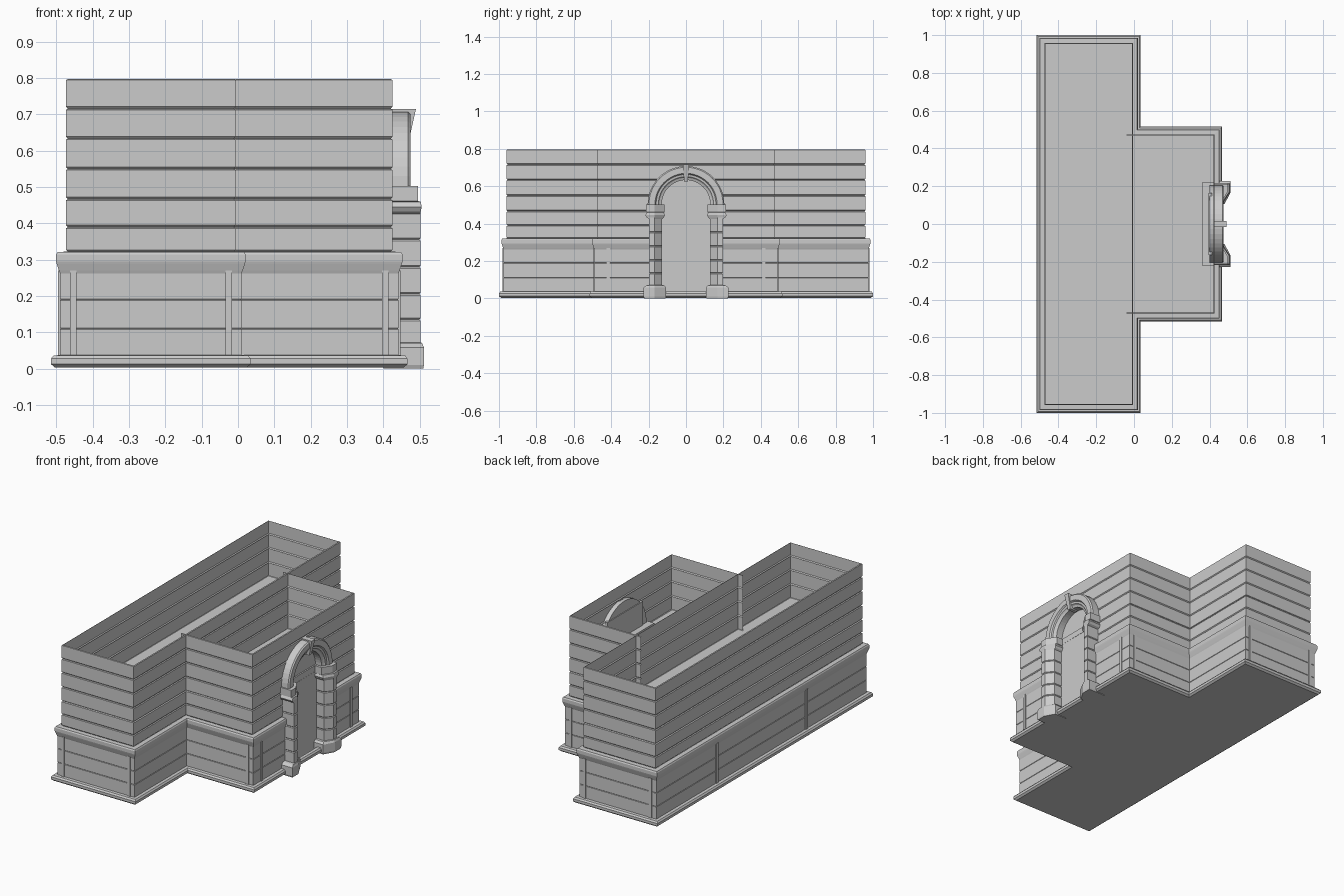
import bpy, bmesh, math
from mathutils import Vector

if "Cube" in bpy.data.objects:
    bpy.data.objects.remove(bpy.data.objects["Cube"])

stone = bpy.data.materials.new("grey_stone")
stone.diffuse_color = (0.6, 0.6, 0.6, 1)
stone.use_nodes = True
stone.node_tree.nodes["Principled BSDF"].inputs["Base Color"].default_value = stone.diffuse_color


def finish(name, bm, fix=True):
    if fix:
        bmesh.ops.recalc_face_normals(bm, faces=bm.faces[:])
    me = bpy.data.meshes.new(name)
    bm.to_mesh(me)
    bm.free()
    me.materials.append(stone)
    ob = bpy.data.objects.new(name, me)
    bpy.context.collection.objects.link(ob)
    return ob


def box(name, x0, x1, y0, y1, z0, z1):
    bm = bmesh.new()
    bmesh.ops.create_cube(bm, size=1)
    for v in bm.verts:
        v.co = ((x0 + x1) / 2 + v.co.x * (x1 - x0),
                (y0 + y1) / 2 + v.co.y * (y1 - y0),
                (z0 + z1) / 2 + v.co.z * (z1 - z0))
    return finish(name, bm)


def plate(name, x0, x1, y0, y1, z):
    bm = bmesh.new()
    bm.faces.new([bm.verts.new(p) for p in
                  ((x0, y0, z), (x1, y0, z), (x1, y1, z), (x0, y1, z))])
    return finish(name, bm, False)


def cut_arch(bm, r, spring):
    """Remove a round-headed opening from the faces facing +x."""
    planes = [((0, -r, 0), (0, -1, 0)), ((0, r, 0), (0, 1, 0)), ((0, 0, 0.037), (0, 0, -1))]
    for i in range(16):
        a = math.pi * (i + 0.5) / 16
        n = (0, math.cos(a), math.sin(a))
        planes.append(((0, r * n[1], spring + r * n[2]), n))

    def inside():
        return [f for f in bm.faces if f.calc_center_median().x > 0.41
                and all((f.calc_center_median() - Vector(p)).dot(Vector(n)) < 1e-5 for p, n in done)]
    done = []
    for p, n in planes:
        fs = inside()
        geom = set(fs) | {e for f in fs for e in f.edges} | {v for f in fs for v in f.verts}
        bmesh.ops.bisect_plane(bm, geom=list(geom), plane_co=p, plane_no=n)
        done.append((p, n))
    bmesh.ops.delete(bm, geom=inside(), context='FACES')


def sweep(name, path, profile, closed, opening=False):
    """Path points carry their outward mitre direction: (x, y, dx, dy)."""
    bm = bmesh.new()
    rows = [[bm.verts.new((x + dx * o, y + dy * o, z)) for o, z in profile]
            for x, y, dx, dy in path]
    n = len(rows)
    for i in range(n if closed else n - 1):
        a, b = rows[i], rows[(i + 1) % n]
        for k in range(len(profile) - 1):
            bm.faces.new((a[k], b[k], b[k + 1], a[k + 1]))
    if opening:
        cut_arch(bm, 0.165, 0.505)
    return finish(name, bm, False)


# Wall outlines: long main block and the projecting entrance bay
XB, XF, YE, XP, YP = -0.474, -0.006, 0.959, 0.426, 0.474
main = [(XB, -YE, -1, -1), (XF, -YE, 1, -1), (XF, YE, 1, 1), (XB, YE, -1, 1)]
bay = [(-0.04, -YP, 0, -1), (XP, -YP, 1, -1), (XP, YP, 1, 1), (-0.04, YP, 0, 1)]

plinth = [(0.030, 0.003), (0.041, 0.012), (0.041, 0.027), (0.034, 0.036), (0.016, 0.037)]
lower = [(0.016, 0.037)]
for z in (0.11, 0.19):
    lower += [(0.016, z - 0.002), (0.014, z), (0.016, z + 0.002)]
lower += [(0.016, 0.268)]
cornice = [(0.016, 0.262), (0.019, 0.270), (0.025, 0.288), (0.027, 0.295),
           (0.027, 0.314), (0.023, 0.321), (-0.004, 0.322)]
bands = [0.322, 0.39, 0.467, 0.55, 0.634, 0.716, 0.798]
upper = []
for z0, z1 in zip(bands, bands[1:]):
    upper += [(-0.005, z0), (0, z0 + 0.005), (0, z1 - 0.004), (-0.005, z1 - 0.001)]

for part, prof in (("plinth", plinth), ("lower_wall", lower),
                   ("cornice", cornice), ("upper_wall", upper)):
    sweep("main_" + part, main, prof, True)
    sweep("bay_" + part, bay, prof, False, part != "plinth")

# Underside and inner floors
plate("main_base", XB - 0.03, XF + 0.03, -YE - 0.03, YE + 0.03, 0.003)
plate("bay_base", XF + 0.03, XP + 0.03, -YP - 0.03, YP + 0.03, 0.003)
plate("main_floor", XB, XF, -YE, YE, 0.47)
plate("bay_floor", XF, XP - 0.005, -YP, YP, 0.47)

# Thin vertical strips on the lower walls
for s in (-1, 1):
    for x, y in ((-0.453, YE + 0.016), (-0.025, YE + 0.016), (0.405, YP + 0.016)):
        ys = sorted((s * (y - 0.003), s * (y + 0.005)))
        box("end_strip", x - 0.009, x + 0.009, ys[0], ys[1], 0.037, 0.27)
    for x in (XB - 0.016, XP + 0.016):
        box("face_strip", x - 0.005, x + 0.005, s * 0.415 - 0.009, s * 0.415 + 0.009, 0.037, 0.27)

# Door block and panel behind the arch
box("door_block", 0.36, 0.42, -0.22, 0.22, 0.004, 0.505)
box("arch_panel", 0.395, 0.412, -0.165, 0.165, 0.505, 0.645)

# Splayed pillars: (sideways growth, forward growth, z)
rings = [(0.026, 0.007, 0), (0.030, 0.009, 0.01), (0.030, 0.009, 0.058), (0.015, 0.004, 0.07), (0, 0, 0.072)]
for z in (0.135, 0.205, 0.28, 0.355):
    rings += [(0, 0, z - 0.004), (-0.004, -0.004, z), (0, 0, z + 0.004)]
rings += [(0, 0, 0.425), (0.012, 0, 0.432), (0.020, 0.003, 0.445), (0.012, 0, 0.459),
          (0.016, -0.008, 0.461), (0.016, -0.008, 0.503)]
for s in (-1, 1):
    bm = bmesh.new()
    prev = None
    for d, f, z in rings:
        plan = [(0.40, 0.197 + d), (0.503 + f, 0.197 + d), (0.503 + f, 0.168),
                (0.470 + f, 0.127 - d * 0.7), (0.40, 0.127 - d * 0.7)]
        cur = [bm.verts.new((x, s * y, z)) for x, y in plan]
        if prev:
            for i in range(5):
                j = (i + 1) % 5
                bm.faces.new((prev[i], prev[j], cur[j], cur[i]))
        else:
            bm.faces.new(cur)
        prev = cur
    bm.faces.new(prev)
    finish("right_pillar" if s > 0 else "left_pillar", bm)

# Moulded arch: profile (radius, x) turned through half a circle
bm = bmesh.new()
prof = [(0.130, 0.40), (0.130, 0.452), (0.142, 0.457), (0.148, 0.464), (0.160, 0.466),
        (0.166, 0.475), (0.198, 0.475), (0.205, 0.468), (0.205, 0.40)]
rows = []
for i in range(25):
    a = math.pi * i / 24
    rows.append([bm.verts.new((x, r * math.cos(a), 0.503 + r * math.sin(a))) for r, x in prof])
n = len(prof)
for a, b in zip(rows, rows[1:]):
    for k in range(n):
        bm.faces.new((a[k], b[k], b[(k + 1) % n], a[(k + 1) % n]))
bm.faces.new(rows[0])
bm.faces.new(rows[-1])
finish("arch", bm)

# Keystone, wider and further forward at the top
key = box("keystone", 0.42, 0.49, -0.016, 0.016, 0.625, 0.715)
for v in key.data.vertices:
    if v.co.z < 0.65:
        v.co.y *= 0.65
        if v.co.x > 0.45:
            v.co.x = 0.470
